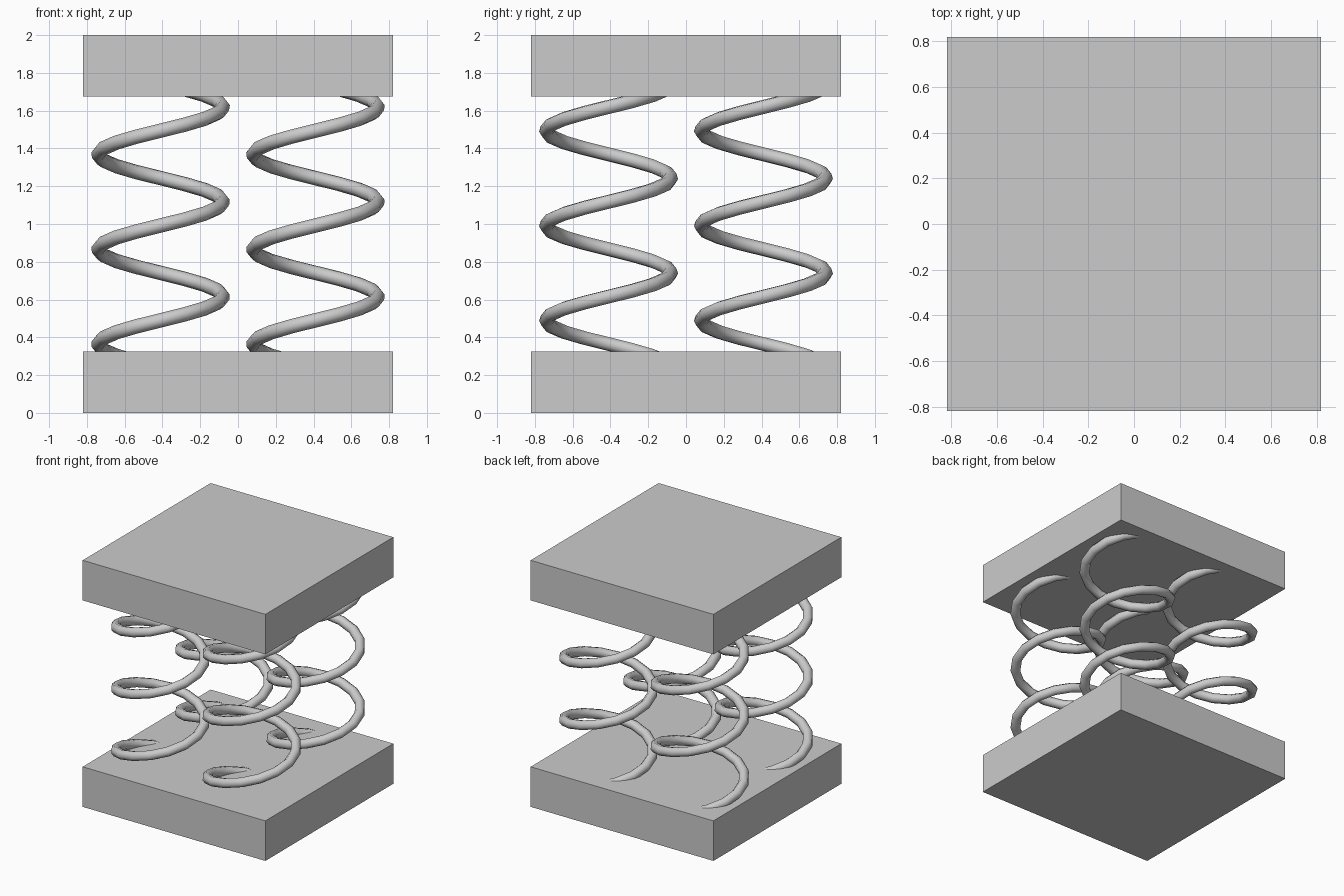
import bpy
from math import cos, sin, pi, radians

cube = bpy.data.objects.get("Cube")
if cube:
    bpy.data.objects.remove(cube, do_unlink=True)

WIDTH, THICKNESS, HEIGHT = 1.64, 0.325, 2.0
CENTRE, COIL_RADIUS, WIRE_RADIUS = 0.41, 0.33, 0.038
PITCH, TURNS, STEPS, START_Z = 0.502, 3, 16, 0.239


def add_plate(name, z):
    bpy.ops.mesh.primitive_cube_add(size=1, location=(0, 0, z))
    plate = bpy.context.object
    plate.name = name
    plate.scale = (WIDTH, WIDTH, THICKNESS)
    bpy.ops.object.transform_apply(location=False, rotation=False, scale=True)


def add_spring(name, x, y):
    # Helical path swept with a round wire section
    curve = bpy.data.curves.new(name, 'CURVE')
    curve.dimensions = '3D'
    curve.bevel_depth = WIRE_RADIUS
    curve.bevel_resolution = 2
    curve.use_fill_caps = True
    spline = curve.splines.new('POLY')
    spline.points.add(TURNS * STEPS)
    for i, point in enumerate(spline.points):
        angle = pi / 2 + 2 * pi * i / STEPS
        point.co = (COIL_RADIUS * cos(angle), COIL_RADIUS * sin(angle),
                    START_Z + PITCH * i / STEPS, 1)
    spring = bpy.data.objects.new(name, curve)
    spring.location = (x, y, 0)
    bpy.context.collection.objects.link(spring)

    # Turn the sweep into a smooth mesh
    bpy.ops.object.select_all(action='DESELECT')
    spring.select_set(True)
    bpy.context.view_layer.objects.active = spring
    bpy.ops.object.convert(target='MESH')
    bpy.ops.object.shade_smooth_by_angle(angle=radians(60))


# Base and top blocks
add_plate("bottom_plate", THICKNESS / 2)
add_plate("top_plate", HEIGHT - THICKNESS / 2)

# Four matching springs, one near each corner
for side, x in (("right", -CENTRE), ("left", CENTRE)):
    for end, y in (("front", -CENTRE), ("back", CENTRE)):
        add_spring(f"{end}_{side}_spring", x, y)
